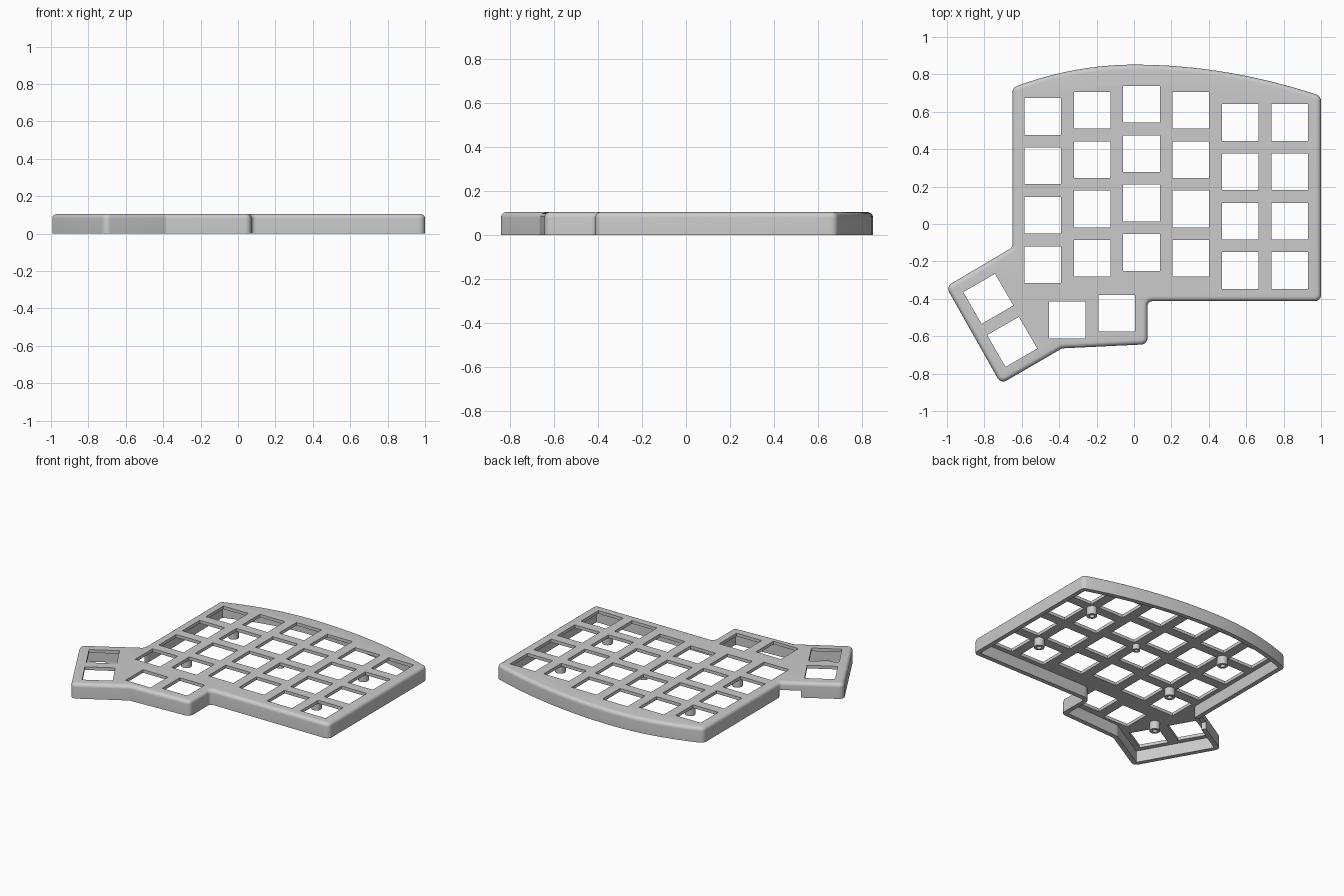
import bpy, bmesh, math
from mathutils import Vector, Matrix

cube = bpy.data.objects.get("Cube")
if cube:
    bpy.data.objects.remove(cube, do_unlink=True)

HEIGHT, PLATE, WALL, ROUND = 0.105, 0.022, 0.032, 0.025
PITCH, KEY = 0.264, 0.196

grey = bpy.data.materials.new("plain_grey")
grey.use_nodes = True
grey.diffuse_color = (0.6, 0.6, 0.6, 1)
grey.node_tree.nodes["Principled BSDF"].inputs["Base Color"].default_value = (0.6, 0.6, 0.6, 1)


def make_object(name, bm):
    bmesh.ops.recalc_face_normals(bm, faces=bm.faces[:])
    mesh = bpy.data.meshes.new(name)
    bm.to_mesh(mesh)
    bm.free()
    mesh.materials.append(grey)
    obj = bpy.data.objects.new(name, mesh)
    bpy.context.scene.collection.objects.link(obj)
    return obj


def back_edge(x):
    return 0.852 - (0.29 if x < 0 else 0.168) * x * x


# Case outline, counter-clockwise, with a gently arched back edge
corners = [(-0.65, -0.125), (-1.005, -0.335), (-0.712, -0.855), (-0.385, -0.665),
           (0.072, -0.643), (0.072, -0.413), (1.0, -0.413)]
arch = [(1.0 - 1.65 * i / 24, back_edge(1.0 - 1.65 * i / 24)) for i in range(25)]
outline = [Vector(p) for p in corners + arch]


def inset_outline(d):
    """Offset the outline inward by d, then round its real corners."""
    n = len(outline)
    moved, turns = [], []
    for i, p in enumerate(outline):
        a = (p - outline[i - 1]).normalized()
        b = (outline[(i + 1) % n] - p).normalized()
        na, nb = Vector((-a.y, a.x)), Vector((-b.y, b.x))
        moved.append(p + (na + nb) * d / (1 + na.dot(nb)))
        turns.append(math.atan2(a.x * b.y - a.y * b.x, a.dot(b)))
    points = []
    for i, p in enumerate(moved):
        turn = turns[i]
        if abs(turn) < 0.2:
            points.append(p)
            continue
        radius = max(0.035 - d, 0.004) if turn > 0 else 0.025 + d
        reach = radius * math.tan(abs(turn) / 2)
        u = (moved[i - 1] - p).normalized()
        v = (moved[(i + 1) % n] - p).normalized()
        middle = p + (u + v).normalized() * radius / math.cos(turn / 2)
        start = p + u * reach - middle
        for k in range(7):
            t = turn * k / 6
            points.append(middle + Vector((start.x * math.cos(t) - start.y * math.sin(t),
                                           start.x * math.sin(t) + start.y * math.cos(t))))
    return points


def stack(name, layers):
    """Solid made of (inset, height) layers of the outline."""
    bm = bmesh.new()
    rings = [[bm.verts.new((p.x, p.y, z)) for p in inset_outline(d)] for d, z in layers]
    for low, high in zip(rings, rings[1:]):
        for i in range(len(low)):
            bm.faces.new((low[i - 1], low[i], high[i], high[i - 1]))
    bm.faces.new(rings[0][::-1])
    bm.faces.new(rings[-1])
    return make_object(name, bm)


def add_box(bm, x, y, z, size, degrees=0):
    matrix = (Matrix.Translation((x, y, z)) @ Matrix.Rotation(math.radians(degrees), 4, "Z")
              @ Matrix.Diagonal((*size, 1)))
    bmesh.ops.create_cube(bm, size=1, matrix=matrix)


# Shell with a rounded upper rim
layers = [(0, 0)]
for k in range(7):
    t = math.pi / 2 * k / 6
    layers.append((ROUND * (1 - math.cos(t)), HEIGHT - ROUND + ROUND * math.sin(t)))
shell = stack("case_shell", layers)
cavity = stack("cavity_cutter", [(WALL, -0.05), (WALL, HEIGHT - PLATE)])

# Key openings: six staggered columns and four thumb keys
cut = bmesh.new()
opening = (KEY, KEY, 0.08)
for column, top in enumerate((0.575, 0.608, 0.64, 0.608, 0.543, 0.543)):
    for row in range(4):
        add_box(cut, -0.488 + column * PITCH, top - row * PITCH, HEIGHT, opening)
for x, y, turn in ((-0.779, -0.40, 30), (-0.651, -0.63, 30), (-0.356, -0.513, 0), (-0.092, -0.478, 0)):
    add_box(cut, x, y, HEIGHT, opening, turn)
# Cable notch in the lower wall beside the thumb cluster
add_box(cut, -0.705, -0.158, 0, (0.14, 0.12, 0.1), 30.6)
openings = make_object("opening_cutter", cut)

for cutter in (cavity, openings):
    cutter.hide_render = True
    mod = shell.modifiers.new(cutter.name, "BOOLEAN")
    mod.operation, mod.solver, mod.object = "DIFFERENCE", "EXACT", cutter
bpy.context.view_layer.update()
graph = bpy.context.evaluated_depsgraph_get()
finished = bpy.data.meshes.new_from_object(shell.evaluated_get(graph))
shell.modifiers.clear()
shell.data = finished
for cutter in (cavity, openings):
    bpy.data.objects.remove(cutter, do_unlink=True)


def screw_post(name, x, y, radius, bore, bottom):
    """Hollow round post hanging from the plate."""
    bm = bmesh.new()
    top, sides = HEIGHT - PLATE + 0.004, 32
    profile = ((radius, top), (radius, bottom), (bore, bottom), (bore, top))
    rings = [[bm.verts.new((x + r * math.cos(math.tau * i / sides),
                            y + r * math.sin(math.tau * i / sides), z))
              for i in range(sides)] for r, z in profile]
    for k in range(4):
        a, b = rings[k], rings[(k + 1) % 4]
        for i in range(sides):
            bm.faces.new((a[i - 1], a[i], b[i], b[i - 1]))
    return make_object(name, bm)


parts = [shell]
for i, (x, y) in enumerate(((0.697, 0.41), (0.697, -0.117), (-0.356, 0.46),
                            (-0.356, -0.068), (-0.56, -0.46))):
    parts.append(screw_post(f"screw_post_{i + 1}", x, y, 0.034, 0.016, 0.025))
parts.append(screw_post("centre_post", 0.172, 0.227, 0.025, 0.012, 0.045))

# Smooth rounded surfaces, crisp edges
bpy.ops.object.select_all(action="DESELECT")
for part in parts:
    part.select_set(True)
bpy.context.view_layer.objects.active = shell
bpy.ops.object.shade_smooth_by_angle(angle=math.radians(35))
